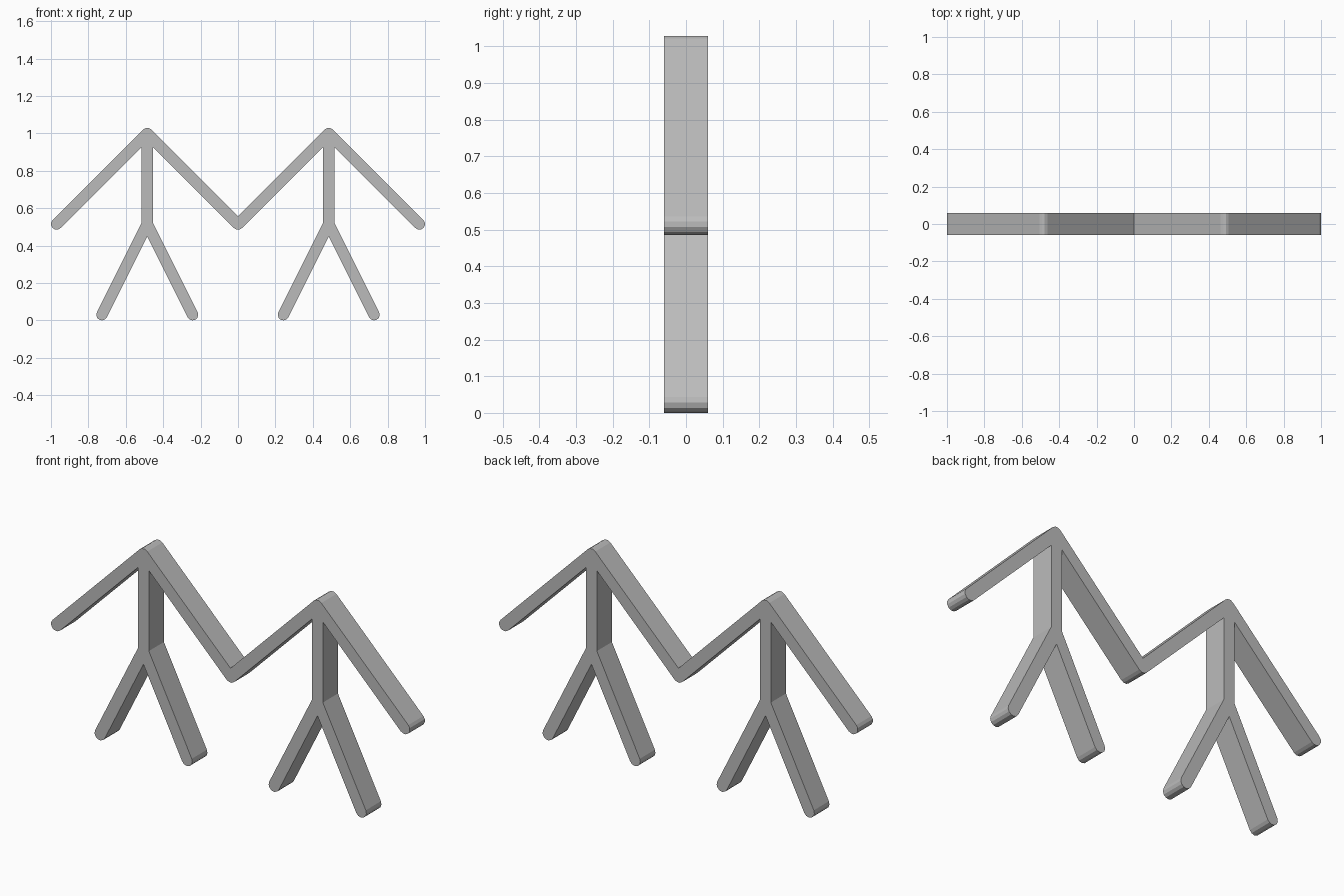
import bpy, bmesh, math

# Remove the default object
cube = bpy.data.objects.get("Cube")
if cube:
    bpy.data.objects.remove(cube, do_unlink=True)

RADIUS = 0.03      # half width of each bar
DEPTH = 0.12       # thickness front to back
STEP = math.radians(30)

grey = bpy.data.materials.new("mid grey")
grey.use_nodes = True
grey.diffuse_color = (0.5, 0.5, 0.5, 1)
grey.node_tree.nodes["Principled BSDF"].inputs["Base Color"].default_value = (0.5, 0.5, 0.5, 1)

# Centre lines of the bars, in the x-z plane
S = 0.485
LOW, MID, TOP = RADIUS, RADIUS + S, RADIUS + 2 * S
links = {}


def bar(a, b):
    links.setdefault(a, []).append(b)
    links.setdefault(b, []).append(a)


for side in (-1, 1):
    apex, fork = (side * S, TOP), (side * S, MID)
    bar(apex, (0.0, MID))                       # inner arm
    bar(apex, (side * 2 * S, MID))              # outer arm
    bar(apex, fork)                             # stem
    for k in (0.5, 1.5):                        # two legs
        bar(fork, (side * k * S, LOW))


def heading(a, b):
    return math.atan2(b[1] - a[1], b[0] - a[0])


def outline(start, first):
    """Walk round the bars: round the outside corners, mitre the inside ones."""
    pts, u, v = [], start, first
    while True:
        a = heading(v, u)
        gaps = []
        for w in links[v]:
            g = (heading(v, w) - a) % math.tau
            gaps.append((g if w != u else math.tau, w))
        g, w = min(gaps)
        if g > math.pi:
            n = max(1, round((g - math.pi) / STEP))
            spots = [(a + math.pi / 2 + (g - math.pi) * i / n, RADIUS) for i in range(n + 1)]
        else:
            spots = [(a + g / 2, RADIUS / math.sin(g / 2))]
        pts += [(v[0] + d * math.cos(t), v[1] + d * math.sin(t)) for t, d in spots]
        u, v = v, w
        if (u, v) == (start, first):
            return pts


# Extrude the outline into one flat-faced solid
bm = bmesh.new()
front = bm.faces.new([bm.verts.new((x, -DEPTH / 2, z))
                      for x, z in outline((-2 * S, MID), (-S, TOP))])
made = bmesh.ops.extrude_face_region(bm, geom=[front], use_keep_orig=True)
back = [e for e in made["geom"] if isinstance(e, bmesh.types.BMVert)]
bmesh.ops.translate(bm, verts=back, vec=(0, DEPTH, 0))
bmesh.ops.recalc_face_normals(bm, faces=bm.faces)
mesh = bpy.data.meshes.new("double_figure_frame")
bm.to_mesh(mesh)
bm.free()
mesh.materials.append(grey)
frame = bpy.data.objects.new("double_figure_frame", mesh)
bpy.context.collection.objects.link(frame)
